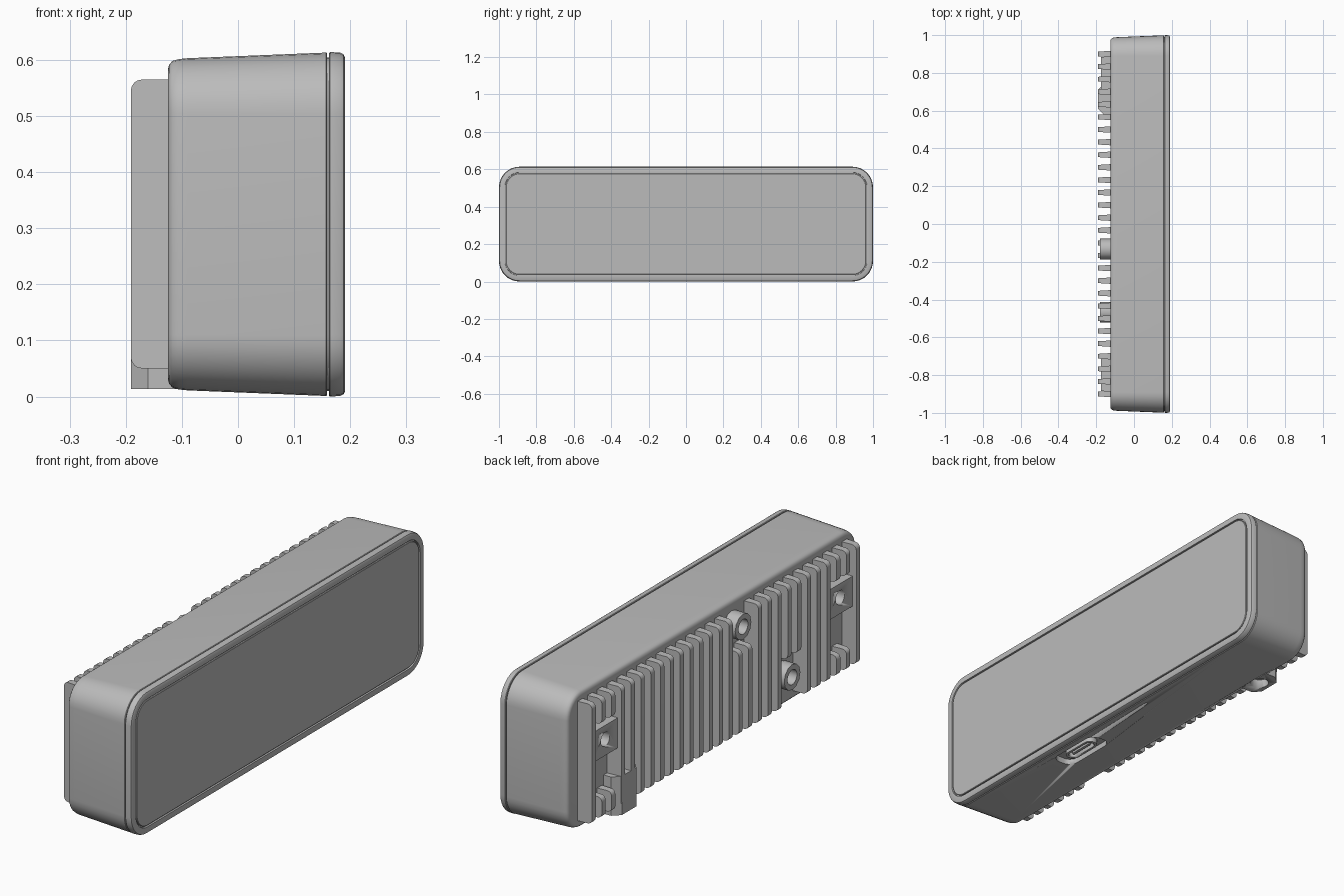
import bpy, bmesh, math
from mathutils import Matrix, Vector

if "Cube" in bpy.data.objects:
    bpy.data.objects.remove(bpy.data.objects["Cube"], do_unlink=True)

grey = bpy.data.materials.new("cast grey")
grey.use_nodes = True
GREY = (0.5, 0.5, 0.5, 1)
grey.diffuse_color = GREY
grey.node_tree.nodes["Principled BSDF"].inputs["Base Color"].default_value = GREY

MID = 0.307            # middle height
BACK, TIP = -0.125, -0.191   # rear wall and fin tips


def finish(name, bm, smooth=True):
    bmesh.ops.recalc_face_normals(bm, faces=bm.faces[:])
    me = bpy.data.meshes.new(name)
    bm.to_mesh(me)
    bm.free()
    ob = bpy.data.objects.new(name, me)
    bpy.context.collection.objects.link(ob)
    me.materials.append(grey)
    if smooth:
        bpy.ops.object.select_all(action='DESELECT')
        ob.select_set(True)
        bpy.context.view_layer.objects.active = ob
        bpy.ops.object.shade_smooth_by_angle(angle=math.radians(35))
    return ob


def rounded(hu, hv, r, steps=8):
    """Outline of a rounded rectangle with half sizes hu, hv."""
    pts = []
    for i, (su, sv) in enumerate([(1, 1), (-1, 1), (-1, -1), (1, -1)]):
        for s in range(steps + 1):
            a = math.pi / 2 * (i + s / steps)
            pts.append((su * (hu - r) + r * math.cos(a), sv * (hv - r) + r * math.sin(a)))
    return pts


def loft(name, sections):
    """Skin rounded rectangles given as (x, inset); inset shrinks the full outline."""
    bm = bmesh.new()
    rings = []
    for x, inset in sections:
        pts = rounded(1 - inset, MID - inset, 0.11 - inset)
        rings.append([bm.verts.new((x, y, MID + z)) for y, z in pts])
    n = len(rings[0])
    for a, b in zip(rings, rings[1:]):
        for i in range(n):
            bm.faces.new((a[i], a[(i + 1) % n], b[(i + 1) % n], b[i]))
    bm.faces.new(rings[0])
    bm.faces.new(rings[-1])
    return finish(name, bm)


def prism(name, pts, z0, z1):
    """Extrude an (x, y) outline upward."""
    bm = bmesh.new()
    low = bm.faces.new([bm.verts.new((x, y, z0)) for x, y in pts])
    up = bmesh.ops.extrude_face_region(bm, geom=[low])["geom"]
    bmesh.ops.translate(bm, vec=(0, 0, z1 - z0),
                        verts=[v for v in up if isinstance(v, bmesh.types.BMVert)])
    return finish(name, bm)


def cylinder(name, center, radius, depth, axis, sides=24):
    bm = bmesh.new()
    turn = Vector((0, 0, 1)).rotation_difference(Vector(axis)).to_matrix().to_4x4()
    bmesh.ops.create_cone(bm, cap_ends=True, segments=sides, radius1=radius,
                          radius2=radius, depth=depth,
                          matrix=Matrix.Translation(center) @ turn)
    return finish(name, bm)


def cut(cutter, *targets):
    cutter.hide_render = True
    cutter.hide_viewport = True
    cutter.display_type = 'WIRE'
    for t in targets:
        m = t.modifiers.new("cut", 'BOOLEAN')
        m.operation, m.solver, m.object = 'DIFFERENCE', 'EXACT', cutter


def block(name, y, half, z0, z1, tip=TIP, taper=0.7, bevel=0.02):
    """Bar on the rear wall, narrower and rounded at its tip."""
    bm = bmesh.new()
    bmesh.ops.create_cube(bm, size=1)
    for v in bm.verts:
        outer = v.co.x < 0
        v.co = (tip if outer else BACK + 0.02,
                y + math.copysign(half * (taper if outer else 1), v.co.y),
                z0 if v.co.z < 0 else z1)
    ends = [e for e in bm.edges if all(abs(v.co.x - tip) < 1e-4 for v in e.verts)
            and abs(e.verts[0].co.z - e.verts[1].co.z) < 1e-4]
    if bevel:
        bmesh.ops.bevel(bm, geom=ends, offset=bevel, segments=4, profile=0.5, affect='EDGES')
    return finish(name, bm)


# Housing, seam and front
housing = loft("housing", [(BACK, 0.032), (-0.123, 0.023), (-0.117, 0.016), (-0.105, 0.0125),
                           (-0.09, 0.011), (0.157, 0.001), (0.159, 0.003)])
loft("seam_core", [(0.15, 0.01), (0.17, 0.01)])
loft("front_bezel", [(0.162, 0.002), (0.164, 0), (0.182, 0.001), (0.188, 0.004), (0.191, 0.010),
                     (0.191, 0.031), (0.184, 0.032)])
loft("front_panel", [(0.18, 0.037), (0.1895, 0.037), (0.191, 0.039)])

# Cooling fins, with gaps left for the fixings
LOW, HIGH = 0.05, 0.565
spans = {15: [(LOW, 0.41)], 16: [(LOW, 0.41)], 20: [(0.25, HIGH)], 21: [(0.25, HIGH)]}
for k in (1, 2, 25, 26):
    spans[k] = [(LOW, 0.14), (0.455, HIGH)]
for k in range(28):
    for z0, z1 in spans.get(k, [(LOW, HIGH)]):
        block("cooling_fin", 0.9 - k / 15, 0.018, z0, z1)

# Screw mounts at both ends
for s in (1, -1):
    plate = block("screw_plate", s * 0.8, 0.085, 0.3, 0.43, tip=-0.175, taper=1, bevel=0)
    cut(cylinder("screw_hole_cutter", (-0.17, s * 0.8, 0.37), 0.03, 0.08, (1, 0, 0)), plate)

# Round fixing bosses between the fins
for y, z in ((-0.133, 0.5), (-0.467, 0.155)):
    boss = cylinder("fixing_boss", (-0.145, y, z), 0.055, 0.07, (1, 0, 0), 12)
    cut(cylinder("fixing_hole_cutter", (-0.17, y, z), 0.032, 0.07, (1, 0, 0)), boss)

# Stand mount with a hole underneath
half = [(-0.191, 0.05), (-0.16, 0.08), (-0.09, 0.08)]
outline = [(x, 0.66 - w) for x, w in half] + [(x, 0.66 + w) for x, w in reversed(half)]
mount = prism("stand_mount", outline, 0.013, 0.18)
cut(cylinder("mount_hole_cutter", (-0.138, 0.66, 0.03), 0.038, 0.1, (0, 0, 1)), mount, housing)

# Cable socket recessed in the underside
PX, PY = 0.08, -0.25


def slot(name, hx, hy, r, z0, z1):
    return prism(name, [(PX + x, PY + y) for x, y in rounded(hx, hy, r)], z0, z1)


cut(slot("socket_cutter", 0.052, 0.13, 0.04, -0.05, 0.03), housing)
collar = slot("socket_collar", 0.03, 0.085, 0.028, 0.008, 0.04)
cut(slot("collar_cutter", 0.02, 0.072, 0.019, -0.05, 0.03), collar)
slot("socket_tongue", 0.006, 0.055, 0.004, 0.012, 0.04)
